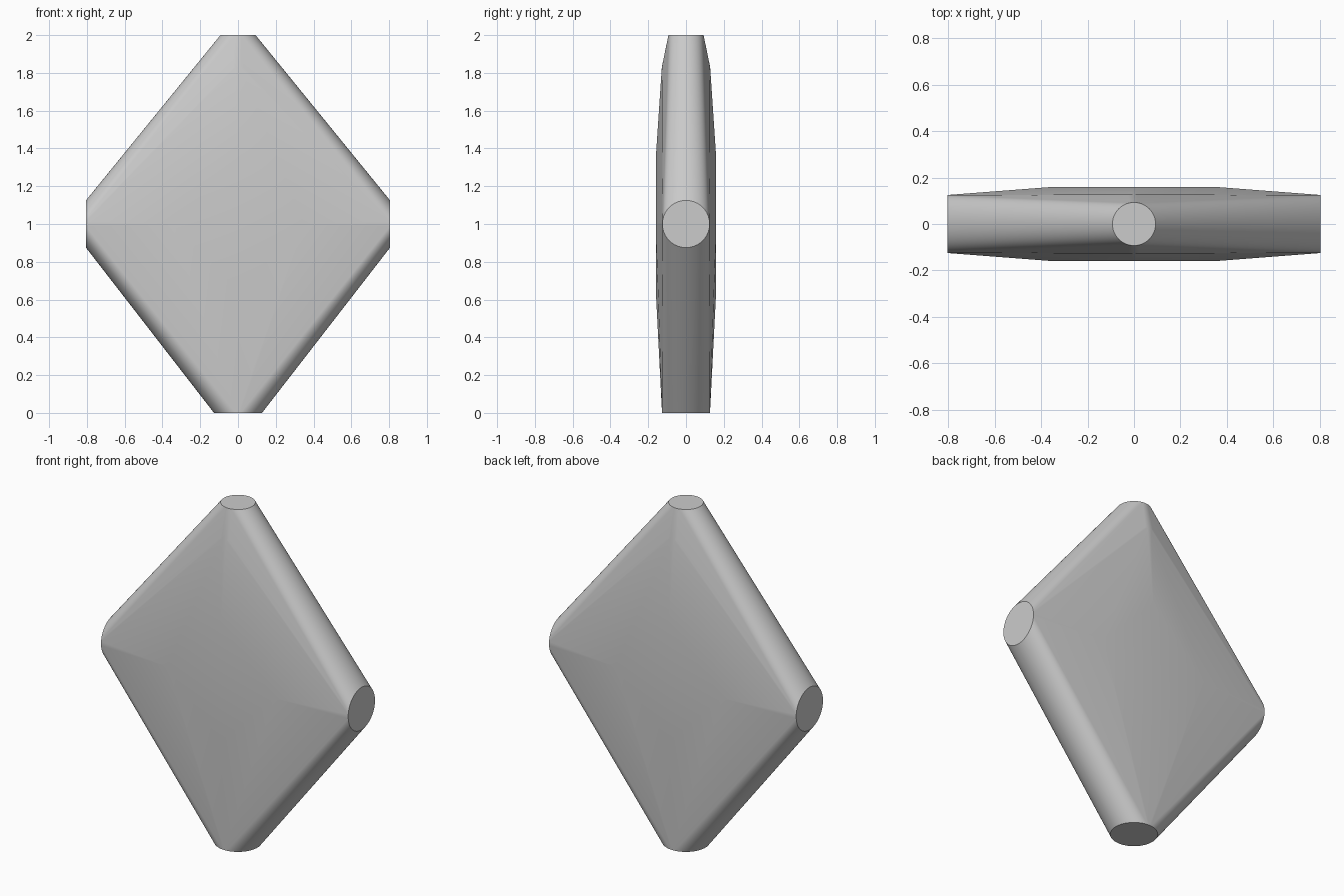
import bpy, bmesh
from math import cos, sin, tau

cube = bpy.data.objects.get("Cube")
if cube:
    bpy.data.objects.remove(cube, do_unlink=True)

# One plain grey material
grey = bpy.data.materials.new("light_grey")
grey.use_nodes = True
colour = (0.6, 0.6, 0.6, 1)
grey.diffuse_color = colour
grey.node_tree.nodes["Principled BSDF"].inputs["Base Color"].default_value = colour

SIDES = 64
bm = bmesh.new()


def ring(radius, place):
    """Add a circle of points, placed in space by a function of its two axes."""
    for i in range(SIDES):
        a = tau * i / SIDES
        bm.verts.new(place(radius * cos(a), radius * sin(a)))


# Round ends: tapered top, bottom and both sides
ring(0.093, lambda u, v: (u, v, 2))
ring(0.128, lambda u, v: (u, v, 1.83))
ring(0.127, lambda u, v: (u, v, 0))
for side in (-1, 1):
    ring(0.125, lambda u, v: (side * 0.805, u, 1 + v))

# Raised diamond in the middle of the front and back
for y in (-0.16, 0.16):
    for x, z in ((0.35, 0), (-0.35, 0), (0, 0.35), (0, -0.35)):
        bm.verts.new((x, y, 1 + z))

# Stretch one convex skin over the ends and the diamonds
hull = bmesh.ops.convex_hull(bm, input=bm.verts[:])
inside = {g for g in hull["geom_interior"] + hull["geom_unused"]
          if isinstance(g, bmesh.types.BMVert)}
bmesh.ops.delete(bm, geom=list(inside), context='VERTS')
bmesh.ops.dissolve_limit(bm, angle_limit=0.001, verts=bm.verts[:], edges=bm.edges[:])
bmesh.ops.recalc_face_normals(bm, faces=bm.faces[:])

mesh = bpy.data.meshes.new("diamond_body")
bm.to_mesh(mesh)
bm.free()
mesh.materials.append(grey)
body = bpy.data.objects.new("diamond_body", mesh)
bpy.context.collection.objects.link(body)

# Smooth skin with crisp end rims
bpy.ops.object.select_all(action='DESELECT')
body.select_set(True)
bpy.context.view_layer.objects.active = body
bpy.ops.object.shade_smooth_by_angle(angle=0.52)
